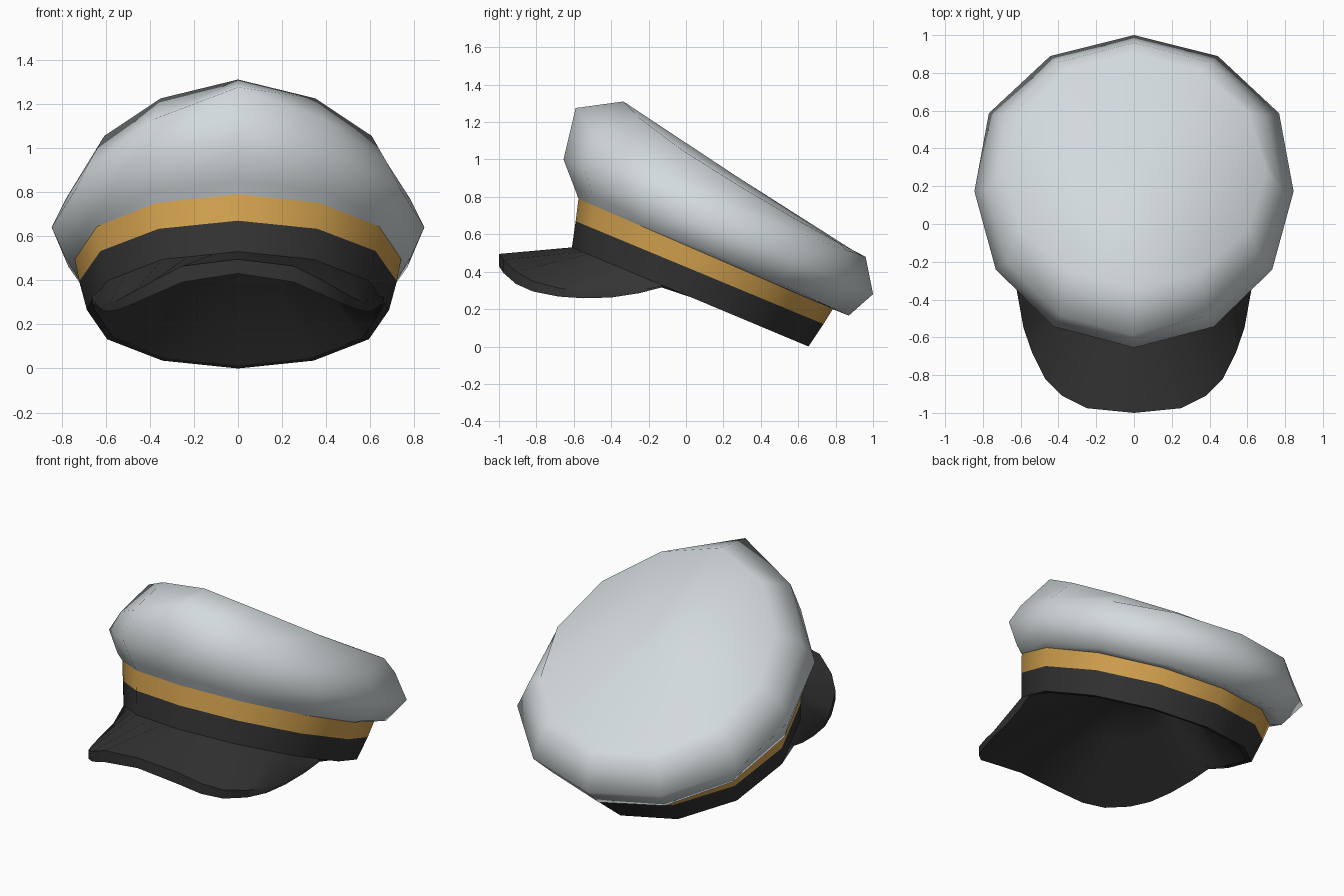
import bpy, bmesh, math
from mathutils import Vector

if "Cube" in bpy.data.objects:
    bpy.data.objects.remove(bpy.data.objects["Cube"])

N = 12


def mat(name, rgb):
    m = bpy.data.materials.new(name)
    m.diffuse_color = (*rgb, 1)
    m.use_nodes = True
    m.node_tree.nodes["Principled BSDF"].inputs["Base Color"].default_value = m.diffuse_color
    return m


white = mat("pale grey cloth", (0.65, 0.70, 0.72))
gold = mat("gold braid", (0.68, 0.375, 0.08))
black = mat("black leather", (0.034, 0.034, 0.034))


def ring(front, back, rx, bump=0.0, wide=0.0, sag=0.0):
    """Tilted 12-gon through a front and back (y, z) point; bump lifts the front, sag lowers the sides."""
    f, b = Vector((0, *front)), Vector((0, *back))
    pts = []
    for i in range(N):
        a = 2 * math.pi * i / N
        c = math.cos(a)
        p = (f + b) / 2 + (f - b) / 2 * c
        p.x = rx * math.sin(a) * (1 + (wide if c < -0.1 else 0))
        p.z += bump * max(c, 0) ** 6 - sag * math.sin(a) ** 2
        pts.append(p)
    return pts


def loft(name, rows, material, closed=True, cap=None, angle=40):
    """Skin rows of points; optionally close the last row with a fan to a point."""
    bm = bmesh.new()
    vs = [[bm.verts.new(p) for p in row] for row in rows]
    n = len(rows[0])
    for r, s in zip(vs, vs[1:]):
        for i in range(n if closed else n - 1):
            j = (i + 1) % n
            bm.faces.new((r[i], r[j], s[j], s[i]))
    if cap is not None:
        top = bm.verts.new(cap)
        for i in range(n):
            bm.faces.new((vs[-1][i], vs[-1][(i + 1) % n], top))
    bmesh.ops.remove_doubles(bm, verts=bm.verts, dist=0.0005)
    me = bpy.data.meshes.new(name)
    bm.to_mesh(me)
    bm.free()
    me.materials.append(material)
    ob = bpy.data.objects.new(name, me)
    bpy.context.collection.objects.link(ob)
    bpy.ops.object.select_all(action='DESELECT')
    ob.select_set(True)
    bpy.context.view_layer.objects.active = ob
    bpy.ops.object.shade_smooth_by_angle(angle=math.radians(angle))
    return ob


# Rings of the head band, bottom to top
b0 = ring((-0.61, 0.53), (0.655, 0.0), 0.685)
b1 = ring((-0.59, 0.67), (0.735, 0.12), 0.72)
b2 = ring((-0.575, 0.79), (0.785, 0.20), 0.74)
loft("head_band", [b0, b1], black)
loft("gold_stripe", [b1, b2], gold)

# Puffed crown with a sloping, slightly domed top
crown = [
    b2,
    ring((-0.597, 0.85), (0.87, 0.165), 0.785),
    ring((-0.655, 1.0), (1.0, 0.28), 0.845, wide=0.05),
    ring((-0.59, 1.10), (0.96, 0.48), 0.78, bump=0.175, wide=0.03, sag=0.02),
    ring((-0.335, 1.26), (0.90, 0.51), 0.70, bump=0.05, sag=0.025),
]
loft("crown", crown, white, cap=(0, 0.27, 0.91), angle=89)

# Visor: outer edge as (x, y, top z, bottom z), mirrored to the other side
half = [
    (0.00, -1.00, 0.495, 0.430), (0.25, -0.975, 0.465, 0.392),
    (0.38, -0.91, 0.400, 0.335), (0.47, -0.82, 0.350, 0.295),
    (0.54, -0.68, 0.312, 0.267), (0.585, -0.55, 0.293, 0.258),
    (0.612, -0.40, 0.286, 0.262), (0.64, -0.25, 0.300, 0.285),
    (0.662, -0.13, 0.325, 0.316),
]
edge = [(-x, y, t, b) for x, y, t, b in half[:0:-1]] + half


def on_band(deg):
    k = math.floor(deg / 30)
    return b0[k % N].lerp(b0[(k + 1) % N], deg / 30 - k)


steps = [0, 10, 20, 30, 40, 50, 60, 68, 76]
attach = [on_band(d) for d in [-s for s in steps[:0:-1]] + steps]
top_edge = [Vector((x, y, t)) for x, y, t, b in edge]
low_edge = [Vector((x, y, b)) for x, y, t, b in edge]
loft("visor", [low_edge, top_edge, attach], black, closed=False, angle=45)

# Rear rim of the band, from one visor end to the other
mid = (b0[0] + b0[6]) / 2
rim = [mid + (p - mid) * 0.95 for p in b0]
outer = [on_band(76)] + b0[3:10] + [on_band(284)]
inner = [low_edge[-1]] + rim[3:10] + [low_edge[0]]
loft("rear_rim", [inner, outer], black, closed=False)

# Lining: one domed sheet running from the visor tip to the rear rim
peak = Vector((0, 0.05, 0.62))
loop = low_edge + rim[3:10]
half_way = [p.lerp(peak, 0.5) + Vector((0, 0, 0.12 if p.y > -0.1 else 0)) for p in loop]
loft("lining", [loop[::-1], half_way[::-1]], black, cap=peak, angle=89)
